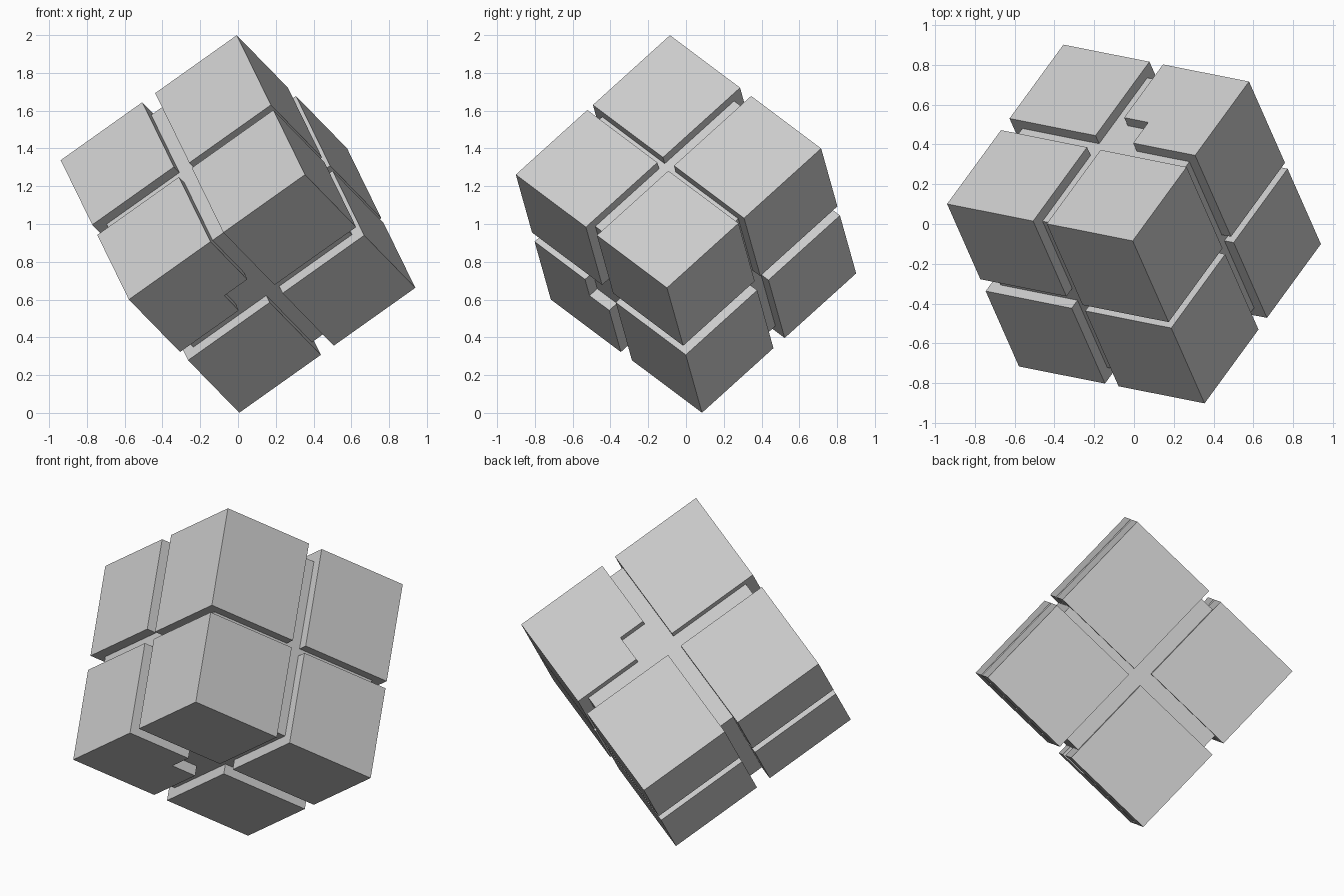
import bpy, bmesh
from mathutils import Vector, Matrix
from itertools import product

if "Cube" in bpy.data.objects:
    bpy.data.objects.remove(bpy.data.objects["Cube"])

# Cube frame: three edge directions leaving the top corner
SIDE = 1.158
u = Vector((0.506, 0.693, -0.519)).normalized()
v = Vector((-0.805, 0.160, -0.571))
v = (v - u * v.dot(u)).normalized()
up = u.cross(v)                      # opposite of the third edge direction
FRAME = Matrix((u, v, up)).transposed().to_4x4()
FRAME.translation = Vector((0, 0, 1))

LO, HI = 0.4635, 0.5365              # walls of the cross grooves
DEPTH = 0.05                         # groove depth
NOTCH = 0.130                        # notch size


def box(name, lo, hi):
    """Box given in 0..1 cube fractions measured from the top corner."""
    bm = bmesh.new()
    bmesh.ops.create_cube(bm, size=1)
    for vert in bm.verts:
        f = [lo[i] + (vert.co[i] + 0.5) * (hi[i] - lo[i]) - 0.5 for i in range(3)]
        vert.co = Vector((f[0], f[1], -f[2])) * SIDE
    bmesh.ops.recalc_face_normals(bm, faces=bm.faces)
    me = bpy.data.meshes.new(name)
    bm.to_mesh(me)
    bm.free()
    ob = bpy.data.objects.new(name, me)
    ob.matrix_world = FRAME
    bpy.context.collection.objects.link(ob)
    return ob


# Inner core that forms the groove floors
box("core", [DEPTH] * 3, [1 - DEPTH] * 3)

# Eight corner blocks; two of them are half a groove taller
blocks = {}
for c in product((0, 1), repeat=3):
    lo = [HI if k else 0 for k in c]
    hi = [1 if k else LO for k in c]
    if c[1] == 0 and c[2] == 0:
        hi[2] = 0.5
    blocks[c] = box("corner_block_%d%d%d" % c, lo, hi)

# One square notch per face, at the inner corner of one block: (block, axis)
for c, axis in (((0, 0, 0), 0), ((1, 1, 1), 0), ((1, 0, 0), 1),
                ((0, 1, 1), 1), ((1, 0, 0), 2), ((0, 1, 1), 2)):
    lo, hi = [0] * 3, [0] * 3
    for i in range(3):
        if i == axis:
            lo[i], hi[i] = (1 - DEPTH - 0.01, 1.05) if c[i] else (-0.05, DEPTH + 0.01)
        else:
            lo[i], hi[i] = (0.45, HI + NOTCH) if c[i] else (LO - NOTCH, 0.55)
    cutter = box("notch_cutter", lo, hi)
    cutter.hide_render = True
    cutter.hide_set(True)
    mod = blocks[c].modifiers.new("notch", 'BOOLEAN')
    mod.operation = 'DIFFERENCE'
    mod.solver = 'EXACT'
    mod.object = cutter
